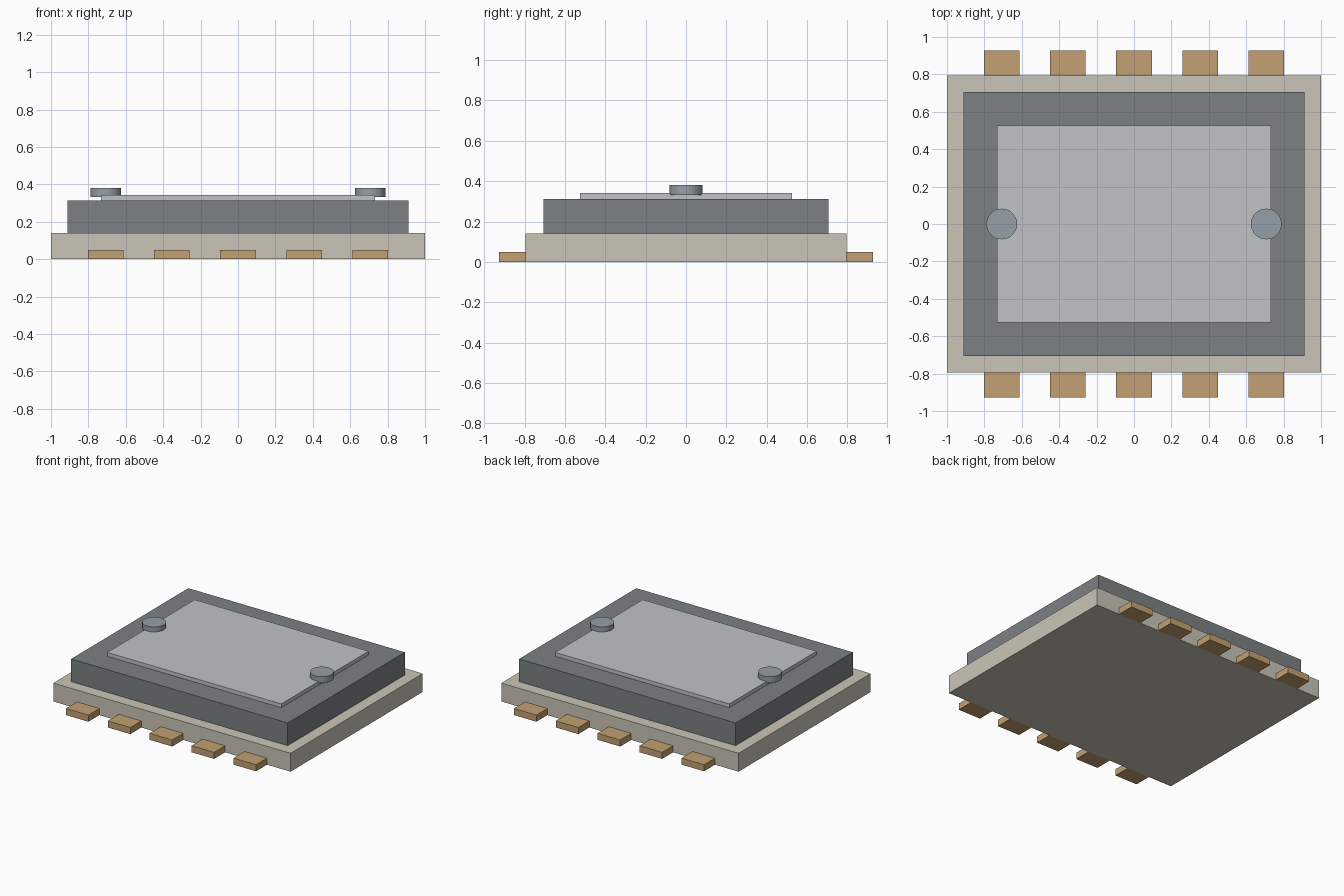
import bpy
import bmesh
from mathutils import Matrix, Vector

if "Cube" in bpy.data.objects:
    bpy.data.objects.remove(bpy.data.objects["Cube"], do_unlink=True)


def material(name, rgb):
    """Flat material from 8-bit display values, stored as linear."""
    linear = [((c / 255 + 0.055) / 1.055) ** 2.4 for c in rgb]
    mat = bpy.data.materials.new(name)
    mat.use_nodes = True
    mat.diffuse_color = (*linear, 1)
    mat.node_tree.nodes["Principled BSDF"].inputs["Base Color"].default_value = (*linear, 1)
    return mat


def add_object(name, bm, mat):
    mesh = bpy.data.meshes.new(name)
    bm.to_mesh(mesh)
    bm.free()
    mesh.materials.append(mat)
    obj = bpy.data.objects.new(name, mesh)
    bpy.context.collection.objects.link(obj)
    return obj


def box(name, low, high, mat):
    low, high = Vector(low), Vector(high)
    bm = bmesh.new()
    place = Matrix.Translation((low + high) / 2) @ Matrix.Diagonal((*(high - low), 1))
    bmesh.ops.create_cube(bm, size=1, matrix=place)
    return add_object(name, bm, mat)


def disc(name, x, radius, z0, z1, mat):
    bm = bmesh.new()
    bmesh.ops.create_cone(bm, cap_ends=True, segments=32, radius1=radius, radius2=radius,
                          depth=z1 - z0, matrix=Matrix.Translation((x, 0, (z0 + z1) / 2)))
    return add_object(name, bm, mat)


ceramic = material("pale ceramic", (202, 197, 184))
dark_metal = material("dark grey metal", (125, 129, 131))
light_metal = material("light grey metal", (192, 196, 199))
steel = material("blue grey steel", (149, 160, 168))
copper = material("tan copper", (195, 160, 115))

# Stacked body: ceramic base, metal lid and thin raised plate
EDGE_Y = 0.795
box("base", (-1, -EDGE_Y, 0), (1, EDGE_Y, 0.14), ceramic)
box("lid", (-0.912, -0.705, 0.14), (0.912, 0.705, 0.313), dark_metal)
box("top_plate", (-0.733, -0.526, 0.313), (0.733, 0.526, 0.342), light_metal)

# Round buttons on the ends of the plate
for side, x in (("right", -0.707), ("left", 0.707)):
    disc(side + "_button", x, 0.082, 0.332, 0.38, steel)

# Five contact pads along the front and the back
for row, near, far in (("front", -0.927, -EDGE_Y), ("back", EDGE_Y, 0.927)):
    for i in range(5):
        x = (i - 2) * 0.353
        box(f"{row}_pad_{i + 1}", (x - 0.095, near, 0), (x + 0.095, far, 0.05), copper)
